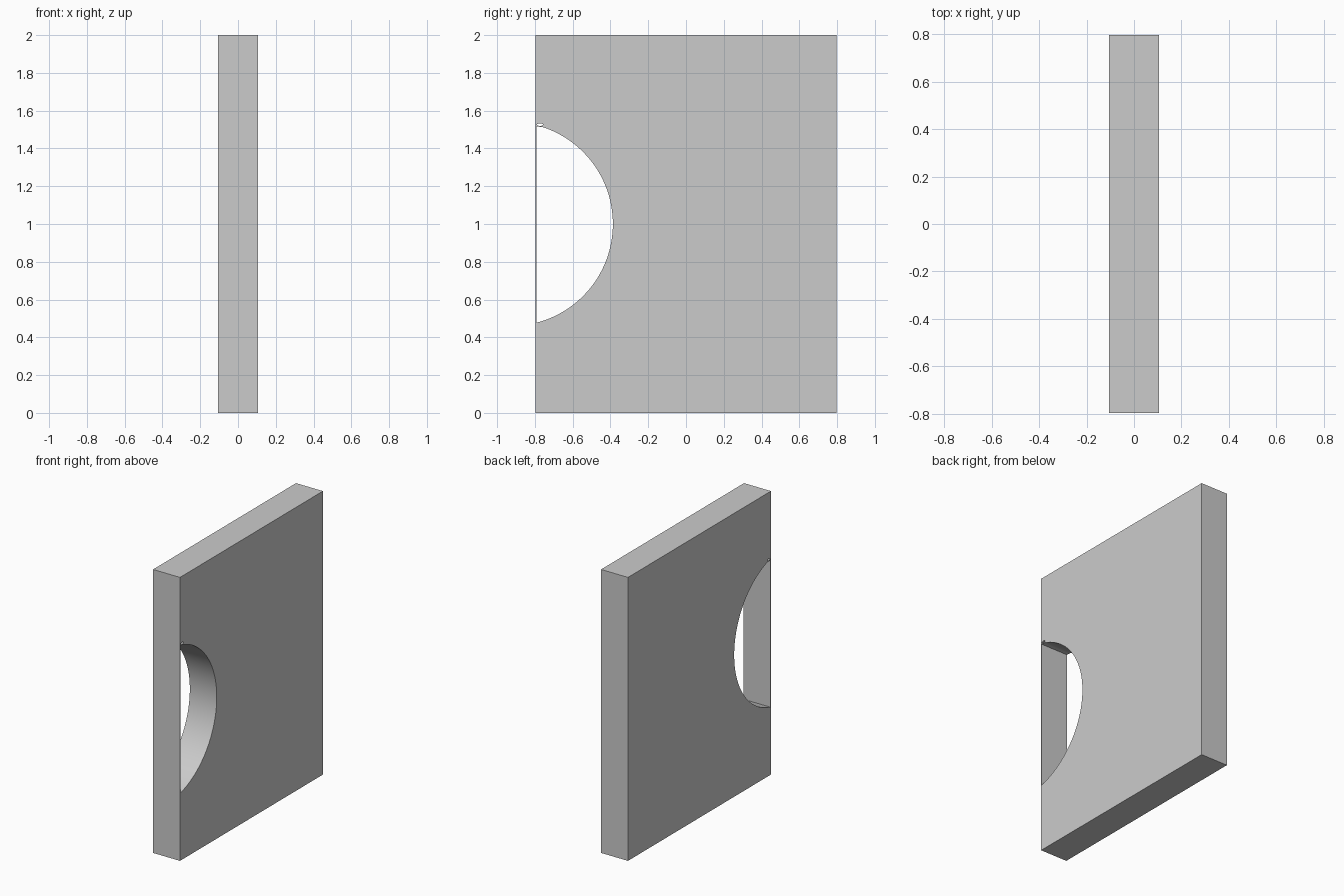
import bpy, bmesh, math

if "Cube" in bpy.data.objects:
    bpy.data.objects.remove(bpy.data.objects["Cube"])

HALF_X, HALF_Y, HEIGHT = 0.105, 0.797, 2.0


def prism(bm, points, x0, x1):
    """Extrude a y-z outline along x."""
    face = bm.faces.new([bm.verts.new((x0, y, z)) for y, z in points])
    ext = bmesh.ops.extrude_face_region(bm, geom=[face])
    verts = [g for g in ext["geom"] if isinstance(g, bmesh.types.BMVert)]
    bmesh.ops.translate(bm, verts=verts, vec=(x1 - x0, 0, 0))


def make_object(name, outlines, half):
    bm = bmesh.new()
    for points in outlines:
        prism(bm, points, -half, half)
    bmesh.ops.recalc_face_normals(bm, faces=bm.faces)
    mesh = bpy.data.meshes.new(name)
    bm.to_mesh(mesh)
    bm.free()
    obj = bpy.data.objects.new(name, mesh)
    bpy.context.collection.objects.link(obj)
    return obj


# Slab
slab = make_object("slab", [[(-HALF_Y, 0), (HALF_Y, 0), (HALF_Y, HEIGHT), (-HALF_Y, HEIGHT)]], HALF_X)

# Round-backed opening, leaving a very thin wall along the front edge
radius, cy, cz, wall_y = 0.54, -0.927, 1.0, -0.792
start = -math.acos((wall_y - cy) / radius)
end = math.acos((-0.755 - cy) / radius)
opening = [(cy + radius * math.cos(a), cz + radius * math.sin(a))
           for a in (start + (end - start) * i / 48 for i in range(49))]
opening += [(-0.765, 1.514), (wall_y, 1.516)]

# Small oval hole at the top of the opening
oval = [(-0.773 + 0.016 * math.cos(a), 1.526 + 0.007 * math.sin(a))
        for a in (math.tau * i / 16 for i in range(16))]

cutter = make_object("opening_cutter", [opening, oval], HALF_X + 0.1)
cutter.hide_render = True

mod = slab.modifiers.new("opening", 'BOOLEAN')
mod.operation = 'DIFFERENCE'
mod.solver = 'EXACT'
mod.object = cutter
bpy.context.view_layer.objects.active = slab
bpy.ops.object.select_all(action='DESELECT')
slab.select_set(True)
bpy.ops.object.modifier_apply(modifier="opening")
bpy.data.objects.remove(cutter, do_unlink=True)
bpy.ops.object.shade_smooth_by_angle(angle=math.radians(30))
